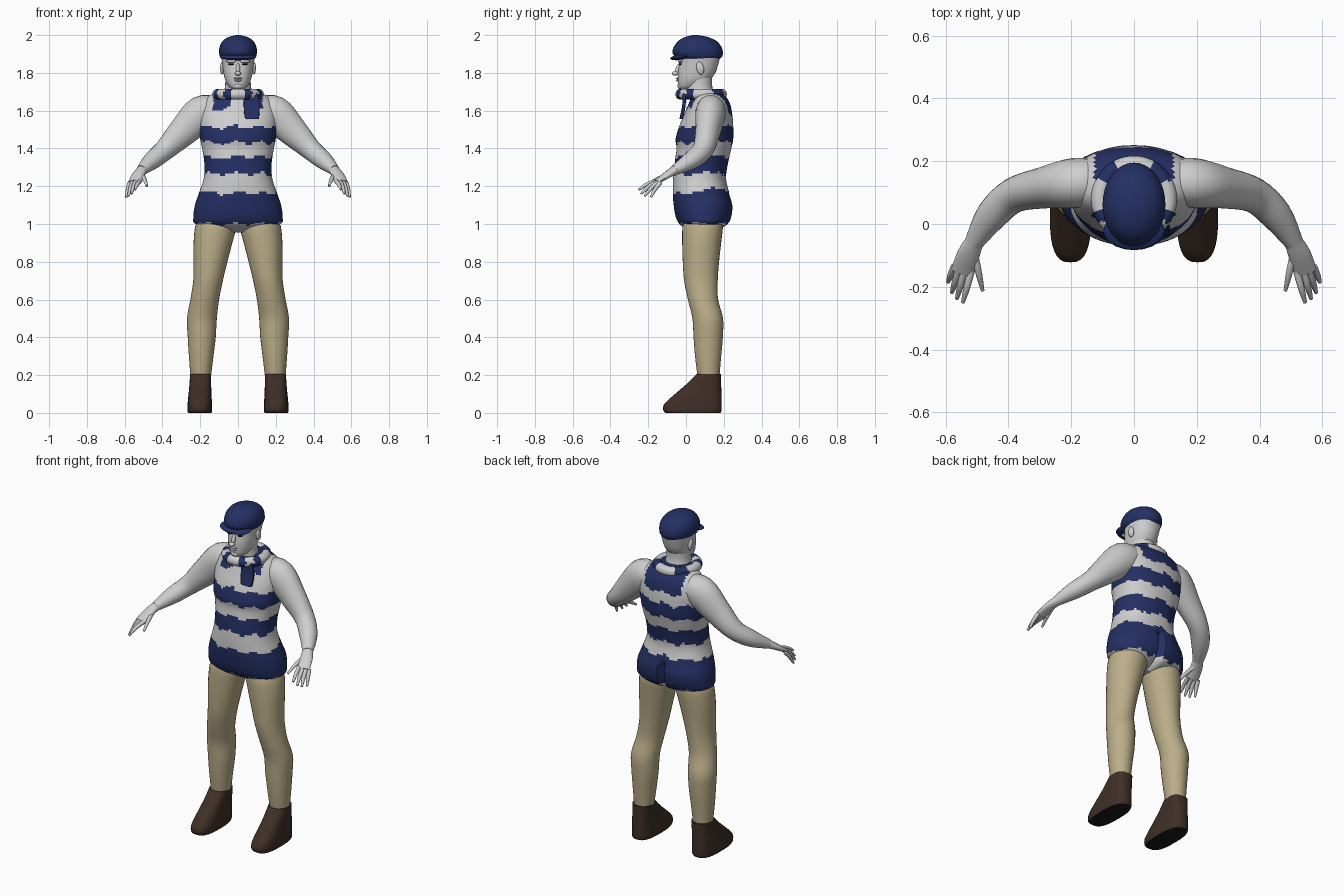
import bpy, bmesh
from math import sin, cos, pi, atan2, degrees, copysign
from mathutils import Vector, Matrix

cube = bpy.data.objects.get("Cube")
if cube:
    bpy.data.objects.remove(cube)


def material(name, r, g, b):
    m = bpy.data.materials.new(name)
    m.use_nodes = True
    m.diffuse_color = (r, g, b, 1)
    bsdf = m.node_tree.nodes["Principled BSDF"]
    bsdf.inputs["Base Color"].default_value = (r, g, b, 1)
    bsdf.inputs["Roughness"].default_value = 0.8
    return m


PALE = material("pale grey", 0.62, 0.62, 0.62)
NAVY = material("navy blue", 0.017, 0.029, 0.125)
KHAKI = material("khaki", 0.50, 0.42, 0.25)
BROWN = material("dark brown", 0.05, 0.028, 0.02)
BLACK = material("black", 0.01, 0.01, 0.01)
parts = []


def finish(name, bm, mats, rule=None, mirror=False):
    """Turn a bmesh into an object, colouring its faces by a rule."""
    bmesh.ops.recalc_face_normals(bm, faces=bm.faces)
    for f in bm.faces:
        f.smooth = True
        if rule:
            f.material_index = rule(f.calc_center_median(), f.normal)
    me = bpy.data.meshes.new(name)
    bm.to_mesh(me)
    bm.free()
    for m in mats:
        me.materials.append(m)
    ob = bpy.data.objects.new(name, me)
    bpy.context.collection.objects.link(ob)
    if mirror:
        ob.modifiers.new("Mirror", "MIRROR").use_mirror_merge = False
    parts.append(ob)
    return ob


def spline(rows, steps):
    """Smooth interpolation through rows of numbers."""
    out = []
    for i in range(len(rows) - 1):
        a, b = rows[max(i - 1, 0)], rows[i]
        c, d = rows[i + 1], rows[min(i + 2, len(rows) - 1)]
        for k in range(steps):
            t = k / steps
            out.append([q + t / 2 * (r - p + t * (2*p - 5*q + 4*r - s + t * (3*(q - r) + s - p)))
                        for p, q, r, s in zip(a, b, c, d)])
    return out + [list(rows[-1])]


def loft(name, rows, mats, steps=4, n=24, power=1.0, tube=False, shape=None, **kw):
    """Skin ellipses (x, y, z, ra, rb): level ones, or square to the path for a tube."""
    rows = spline(rows, steps)
    bm = bmesh.new()
    rings = []
    for i, (x, y, z, ra, rb) in enumerate(rows):
        u, v = Vector((1, 0, 0)), Vector((0, 1, 0))
        if tube:
            t = Vector(rows[min(i + 1, len(rows) - 1)][:3]) - Vector(rows[max(i - 1, 0)][:3])
            v = t.cross(Vector((0, 0, 1))).normalized()
            u = v.cross(t).normalized()
        ring = []
        for k in range(n):
            c, s = cos(2 * pi * k / n), sin(2 * pi * k / n)
            c, s = copysign(abs(c) ** power, c), copysign(abs(s) ** power, s)
            p = Vector((x, y, z)) + u * ra * c + v * rb * s
            ring.append(bm.verts.new(shape(p) if shape else p))
        rings.append(ring)
    for a, b in zip(rings, rings[1:]):
        for k in range(n):
            bm.faces.new((a[k], a[(k + 1) % n], b[(k + 1) % n], b[k]))
    bm.faces.new(rings[0])
    bm.faces.new(rings[-1])
    return finish(name, bm, mats, **kw)


def level(rows):
    """(z, x_min, x_max, y_min, y_max) to loft rows."""
    return [((a + b) / 2, (c + d) / 2, z, (b - a) / 2, (d - c) / 2) for z, a, b, c, d in rows]


def sym(rows):
    return level([(z, -w, w, a, b) for z, w, a, b in rows])


def ball(name, loc, size, mat, tilt=0, mirror=False):
    bm = bmesh.new()
    mtx = Matrix.Translation(loc) @ Matrix.Rotation(tilt, 4, 'X') @ Matrix.Diagonal((*size, 1))
    bmesh.ops.create_uvsphere(bm, u_segments=20, v_segments=12, radius=1, matrix=mtx)
    return finish(name, bm, [mat], mirror=mirror)


# Torso with ragged stripes
def stripes(c, n):
    z = c.z + 0.009 * sin(45 * c.x + 23 * c.y) + 0.004 * sin(131 * c.x)
    back = c.y > 0.1
    if z < 1.0 or (abs(c.x) < 0.05 and c.z < 1.0):
        return 0
    if z < (1.18 if back else 1.165) or 1.265 < z < 1.355 or 1.43 < z < 1.515:
        return 1
    if back:
        return int(z > 1.58 and abs(c.x) < 0.125)
    return int(z > 1.61 and 0.035 < abs(c.x) < 0.13)


def cleft(p):
    if p.y > 0.12 and p.z < 1.17:
        p.y -= 0.05 * max(0, 1 - abs(p.x) / 0.035) ** 2 * min(1, (1.17 - p.z) / 0.06)
    return p


loft("torso", sym([
    (0.955, 0.04, 0.04, 0.12), (0.975, 0.13, 0.0, 0.18), (1.0, 0.226, -0.035, 0.222),
    (1.04, 0.236, -0.055, 0.242), (1.1, 0.228, -0.065, 0.247), (1.16, 0.208, -0.07, 0.23),
    (1.24, 0.182, -0.068, 0.212), (1.32, 0.178, -0.06, 0.222), (1.4, 0.19, -0.05, 0.24),
    (1.45, 0.2, -0.055, 0.25), (1.52, 0.206, -0.035, 0.25), (1.58, 0.208, -0.01, 0.245),
    (1.64, 0.19, 0.015, 0.232), (1.68, 0.15, 0.03, 0.205), (1.71, 0.085, 0.04, 0.16)]),
    [PALE, NAVY], steps=6, n=72, power=0.9, shape=cleft, rule=stripes)

# Arms and hands
loft("arm", [
    (0.11, 0.135, 1.60, 0.07, 0.07), (0.19, 0.13, 1.585, 0.096, 0.08),
    (0.29, 0.115, 1.49, 0.08, 0.066), (0.385, 0.09, 1.395, 0.057, 0.056),
    (0.455, 0.025, 1.335, 0.047, 0.05), (0.51, -0.06, 1.285, 0.027, 0.03)],
    [PALE], tube=True, mirror=True)
loft("palm", [
    (0.505, -0.05, 1.29, 0.026, 0.028), (0.528, -0.1, 1.26, 0.019, 0.036),
    (0.547, -0.155, 1.222, 0.012, 0.036)], [PALE], tube=True, n=16, mirror=True)
fingers = {
    "index_finger": ((0.518, -0.15, 1.228), (0.545, -0.25, 1.182)),
    "middle_finger": ((0.54, -0.15, 1.225), (0.564, -0.238, 1.16)),
    "ring_finger": ((0.557, -0.145, 1.222), (0.58, -0.218, 1.148)),
    "little_finger": ((0.572, -0.135, 1.22), (0.592, -0.185, 1.142)),
    "thumb": ((0.51, -0.085, 1.262), (0.482, -0.212, 1.2)),
}
for name, (a, b) in fingers.items():
    a, b = Vector(a), Vector(b)
    mid = a.lerp(b, 0.55) + Vector((0, 0, 0.008))
    loft(name, [(*a, 0.012, 0.012), (*mid, 0.011, 0.011), (*b, 0.006, 0.006)],
         [PALE], n=10, tube=True, mirror=True)

# Trouser legs
loft("trouser_leg", level([
    (0.2, 0.142, 0.252, 0.06, 0.178), (0.3, 0.13, 0.26, 0.048, 0.186),
    (0.4, 0.118, 0.266, 0.04, 0.195), (0.5, 0.112, 0.27, 0.034, 0.196),
    (0.6, 0.1, 0.252, 0.01, 0.17), (0.7, 0.08, 0.237, -0.01, 0.168),
    (0.8, 0.056, 0.235, -0.017, 0.175), (0.9, 0.03, 0.235, -0.02, 0.186),
    (0.99, 0.008, 0.226, -0.018, 0.195), (1.03, 0.02, 0.2, 0.0, 0.18)]),
    [KHAKI], n=32, mirror=True)

# Shoes with dark soles
loft("shoe", level([
    (0.0, 0.142, 0.264, -0.108, 0.182), (0.012, 0.137, 0.268, -0.12, 0.188),
    (0.045, 0.137, 0.267, -0.117, 0.188), (0.09, 0.14, 0.263, -0.07, 0.188),
    (0.15, 0.142, 0.257, 0.0, 0.186), (0.205, 0.142, 0.254, 0.056, 0.184)]),
    [BROWN, BLACK], steps=2, n=32, power=0.72, mirror=True,
    rule=lambda c, n: int(n.z < -0.6))

# Neck, head and face
loft("neck", sym([(1.66, 0.09, 0.01, 0.17), (1.72, 0.07, 0.0, 0.14),
                  (1.8, 0.066, 0.0, 0.14)]), [PALE])
loft("head", sym([
    (1.712, 0.026, -0.03, 0.03), (1.728, 0.048, -0.04, 0.08), (1.76, 0.067, -0.043, 0.125),
    (1.8, 0.077, -0.043, 0.155), (1.85, 0.084, -0.036, 0.172), (1.9, 0.088, -0.034, 0.18),
    (1.95, 0.07, -0.01, 0.15)]), [PALE], n=32, power=0.92)
ball("nose_bridge", (0, -0.042, 1.82), (0.011, 0.014, 0.034), PALE, tilt=-0.35)
ball("nose_tip", (0, -0.056, 1.797), (0.016, 0.019, 0.012), PALE)
ball("brow", (0.036, -0.03, 1.862), (0.028, 0.012, 0.009), PALE, mirror=True)
ball("eye", (0.036, -0.031, 1.846), (0.016, 0.008, 0.005), BLACK, mirror=True)
ball("upper_lip", (0, -0.043, 1.771), (0.024, 0.01, 0.005), PALE)
ball("lower_lip", (0, -0.042, 1.76), (0.02, 0.01, 0.006), PALE)
ball("chin", (0, -0.03, 1.73), (0.026, 0.016, 0.016), PALE)
ball("ear", (0.084, 0.075, 1.825), (0.011, 0.02, 0.034), PALE, tilt=0.2, mirror=True)

# Flat cap
loft("cap", sym([
    (1.872, 0.084, -0.035, 0.178), (1.888, 0.096, -0.06, 0.192), (1.91, 0.1, -0.072, 0.195),
    (1.94, 0.097, -0.063, 0.186), (1.97, 0.08, -0.04, 0.16), (1.99, 0.05, -0.005, 0.115),
    (2.0, 0.012, 0.035, 0.065)]), [NAVY], n=36)
ball("cap_peak", (0, -0.022, 1.885), (0.098, 0.062, 0.016), NAVY, tilt=0.15)

# Striped scarf
def scarf_bands(c, n):
    a = abs(degrees(atan2(c.x, 0.08 - c.y)))
    return sum(a > edge for edge in (16, 34, 54, 72, 118, 152)) % 2


bm = bmesh.new()
N, M = 90, 12
grid = []
for i in range(N):
    a = 2 * pi * i / N
    ring = []
    for k in range(M):
        r = 0.108 + 0.029 * cos(2 * pi * k / M)
        ring.append(bm.verts.new((r * sin(a), 0.08 - r * cos(a),
                                  1.687 + 0.029 * sin(2 * pi * k / M))))
    grid.append(ring)
for i in range(N):
    p, q = grid[i], grid[(i + 1) % N]
    for k in range(M):
        bm.faces.new((p[k], q[k], q[(k + 1) % M], p[(k + 1) % M]))
finish("scarf_loop", bm, [PALE, NAVY], rule=scarf_bands)
loft("scarf_tail", level([
    (1.555, 0.048, 0.108, -0.035, -0.017), (1.57, 0.035, 0.112, -0.032, -0.012),
    (1.63, 0.03, 0.115, -0.02, -0.002), (1.69, 0.03, 0.105, -0.018, 0.0)]),
    [NAVY], n=16, power=0.4)

# Smooth shading with crisp hard edges
bpy.ops.object.select_all(action='DESELECT')
for ob in parts:
    ob.select_set(True)
bpy.context.view_layer.objects.active = parts[0]
bpy.ops.object.shade_smooth_by_angle(angle=0.8)
